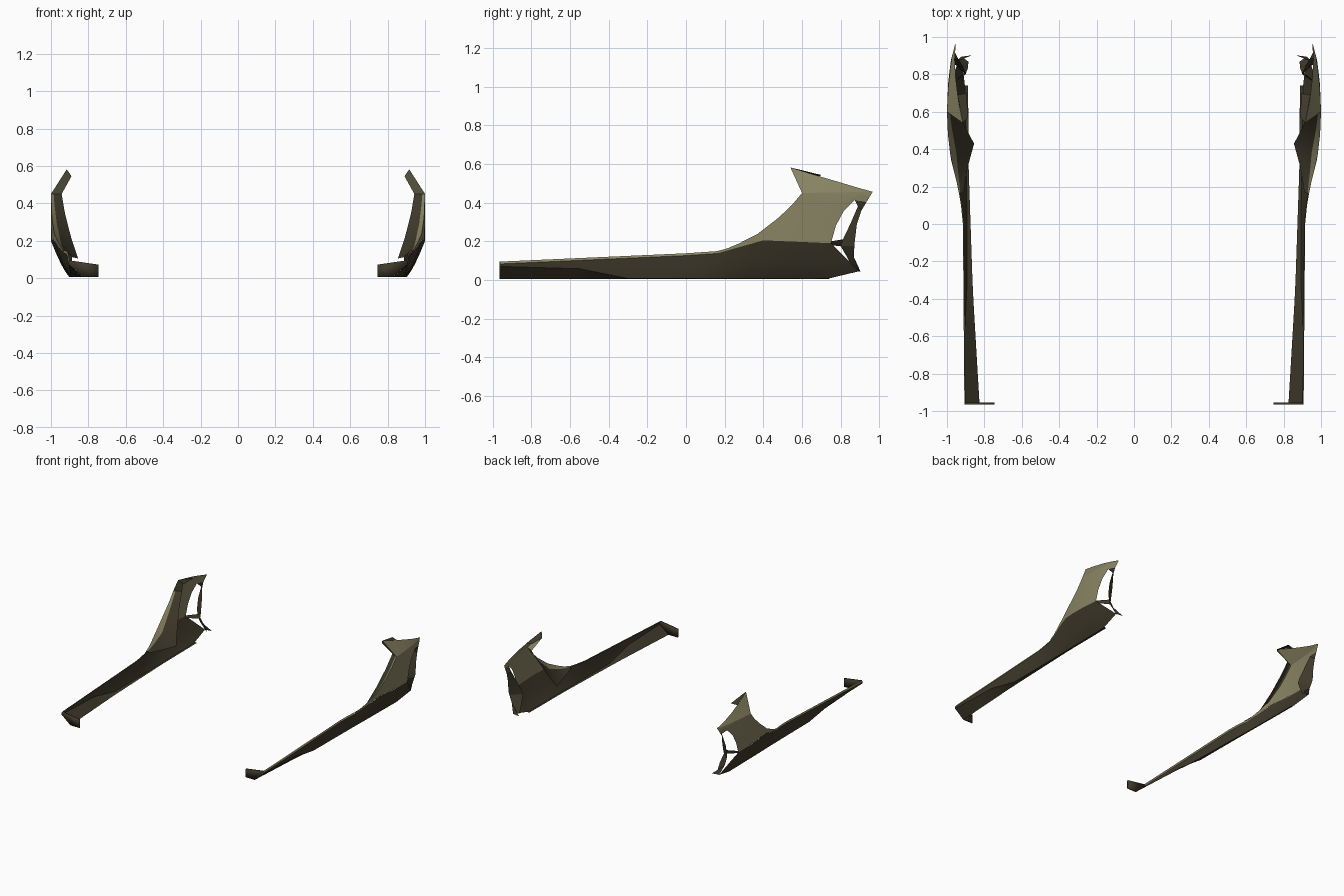
import bpy, math

cube = bpy.data.objects.get("Cube")
if cube:
    bpy.data.objects.remove(cube, do_unlink=True)


def material(name, rgb):
    mat = bpy.data.materials.new(name)
    mat.use_nodes = True
    mat.diffuse_color = (*rgb, 1)
    mat.node_tree.nodes["Principled BSDF"].inputs["Base Color"].default_value = (*rgb, 1)
    return mat


olive = material("olive", (.25, .23, .125))
dark = material("dark brown", (.05, .042, .024))


def at(keys, v):
    """Piecewise linear value of a list of (position, value) keys."""
    if v <= keys[0][0]:
        return keys[0][1]
    for (a, p), (b, q) in zip(keys, keys[1:]):
        if v <= b:
            return p + (q - p) * (v - a) / (b - a)
    return keys[-1][1]


# guide curves along the length
WIDTH = [(-.96, .907), (0, .915), (.1, .925), (.2, .942), (.35, .98), (.48, .995),
         (.6, 1), (.75, .994), (.87, .98), (.96, .957)]
CREASE = [(-.96, .083), (0, .126), (.16, .137), (.4, .205), (.75, .19), (.9, .2)]
FOOT = [(-.96, .886), (.2, .893), (.75, .9), (.9, .9)]
FLOOR = [(-.96, .826), (-.35, .862), (.3, .884), (.74, .887), (.9, .87)]
UNDERCUT = [(-.96, .07), (-.55, .058), (-.3, .008), (.74, .006)]


def skin(y, z):
    """Place a side-profile point on the outer body surface."""
    w, c, foot = at(WIDTH, y), at(CREASE, y), at(FOOT, y)
    if z < c:
        x = foot + (w - foot) * max(0, (z - .005) / (c - .005)) ** .75
    else:
        x = w - max(0, z - .45) * .62
    return (x, y, z)


def lerp(a, b, t):
    return [u + (v - u) * t for u, v in zip(a, b)]


def finish(name, mat, verts, faces, thickness=0):
    mesh = bpy.data.meshes.new(name)
    mesh.from_pydata(verts, [], faces)
    mesh.materials.append(mat)
    obj = bpy.data.objects.new(name, mesh)
    bpy.context.collection.objects.link(obj)
    if thickness:
        mod = obj.modifiers.new("thickness", 'SOLIDIFY')
        mod.thickness = thickness
        mod.offset = 0
    mod = obj.modifiers.new("mirror", 'MIRROR')
    mod.use_mirror_merge = False
    bpy.ops.object.select_all(action='DESELECT')
    obj.select_set(True)
    bpy.context.view_layer.objects.active = obj
    bpy.ops.object.shade_smooth_by_angle(angle=math.radians(25))


def strip(name, mat, low, high, rows=1):
    """Sheet between two matched point lists; 2D points lie on the skin."""
    verts, n = [], len(low)
    for r in range(rows + 1):
        for a, b in zip(low, high):
            p = lerp(a, b, r / rows)
            verts.append(skin(*p) if len(p) == 2 else p)
    faces = [(r * n + i, r * n + i + 1, r * n + n + i + 1, r * n + n + i)
             for r in range(rows) for i in range(n - 1)]
    finish(name, mat, verts, faces)


# long lower sill, with a slanted rear end
ys = [-.96, -.75, -.55, -.42, -.3, -.15, 0, .1, .16, .22, .28, .34, .4, .48, .58, .66]
foot_line = [(y, at(UNDERCUT, y)) for y in ys] + [(.74, .008), (.895, .045)]
crease_line = [(y, at(CREASE, y)) for y in ys] + [(.71, .192), (.75, .19)]
strip("sill_side", dark, foot_line, crease_line, 5)

# underside of the sill, sloping up to the side near the front
floor_out = [skin(y, z) for y, z in foot_line[:-1]]
strip("sill_floor", dark, [(at(FLOOR, y), y, .005) for x, y, z in floor_out], floor_out)

# narrow lip along the top of the sill
lip = [skin(*p) for p in crease_line[:9]]
strip("sill_lip", olive, lip, [(x - .006, y, z + .012) for x, y, z in lip])

# rear quarter panel, from the crease up to the shoulder line
arch = [(.16, .149), (.21, .162), (.27, .187), (.37, .238), (.48, .323), (.55, .39), (.6, .45)]
shoulder = [(.72, .452), (.84, .454), (.9, .455), (.965, .455)]
quarter_low = [(y, at(CREASE, y)) for y in (.16, .22, .29, .4, .52, .64)]
quarter_low += [(.75, .19), (.775, .28), (.815, .355), (.873, .413), (.932, .4)]
strip("quarter_panel", olive, quarter_low, arch + shoulder, 4)

# fin leaning inward above the shoulder
fin_top = [(.54, .582), (.66, .545), (.78, .51), (.88, .48), (.965, .456)]
strip("upper_fin", olive, [arch[-1]] + shoulder, fin_top, 3)

# door jamb: a wrapped panel edge, then the dark return inside it
jamb_inner = [(.91, .17, .135), (.9, .24, .125), (.885, .32, .112), (.855, .43, .105),
              (.893, .5, .22), (.925, .57, .345), (.943, .63, .45)]
jamb_outer = [skin(*p) for p in arch]
jamb_mid = [lerp(a, b, .25) for a, b in zip(jamb_outer, jamb_inner)]
strip("arch_edge", olive, jamb_outer, jamb_mid)
strip("door_jamb", dark, jamb_mid, jamb_inner)

# return along the fin's front edge and a folded flap on its top edge
fin_tip, flap_tip = skin(.54, .582), (.89, .57, .545)
strip("fin_return", olive, [jamb_outer[-1], fin_tip], [jamb_inner[-1], flap_tip])
strip("fin_flap", dark, [fin_tip, skin(.69, .536)], [flap_tip, (.893, .7, .543)])

# rear pillar behind the vents, angled inward to its front edge
pillar_rear = [(.895, .045), (.868, .12), (.871, .175), (.873, .2), (.884, .29),
               (.908, .36), (.932, .4)]
pillar_front = [(.885, .868, .047), (.888, .835, .115), (.9, .8, .175), (.902, .812, .21),
                (.92, .85, .29), (.943, .889, .38), skin(.873, .413)]
strip("vent_pillar", dark, pillar_front, [skin(*p) for p in pillar_rear])

# short bar between the vents
strip("vent_bar", dark, [skin(.74, .18), pillar_front[2]], [skin(.74, .198), pillar_front[3]])

# inward spur at the lower rear corner
finish("rear_spur", dark, [skin(.868, .12), skin(.895, .045), (.865, .902, .045)], [(0, 1, 2)])

# flat end plate at the front
plate = [(.745, .005), (.826, .005), (.904, .07), (.907, .083), (.9, .095), (.745, .072)]
finish("front_end_plate", dark, [(x, -.96, z) for x, z in plate], [tuple(range(6))], .01)
